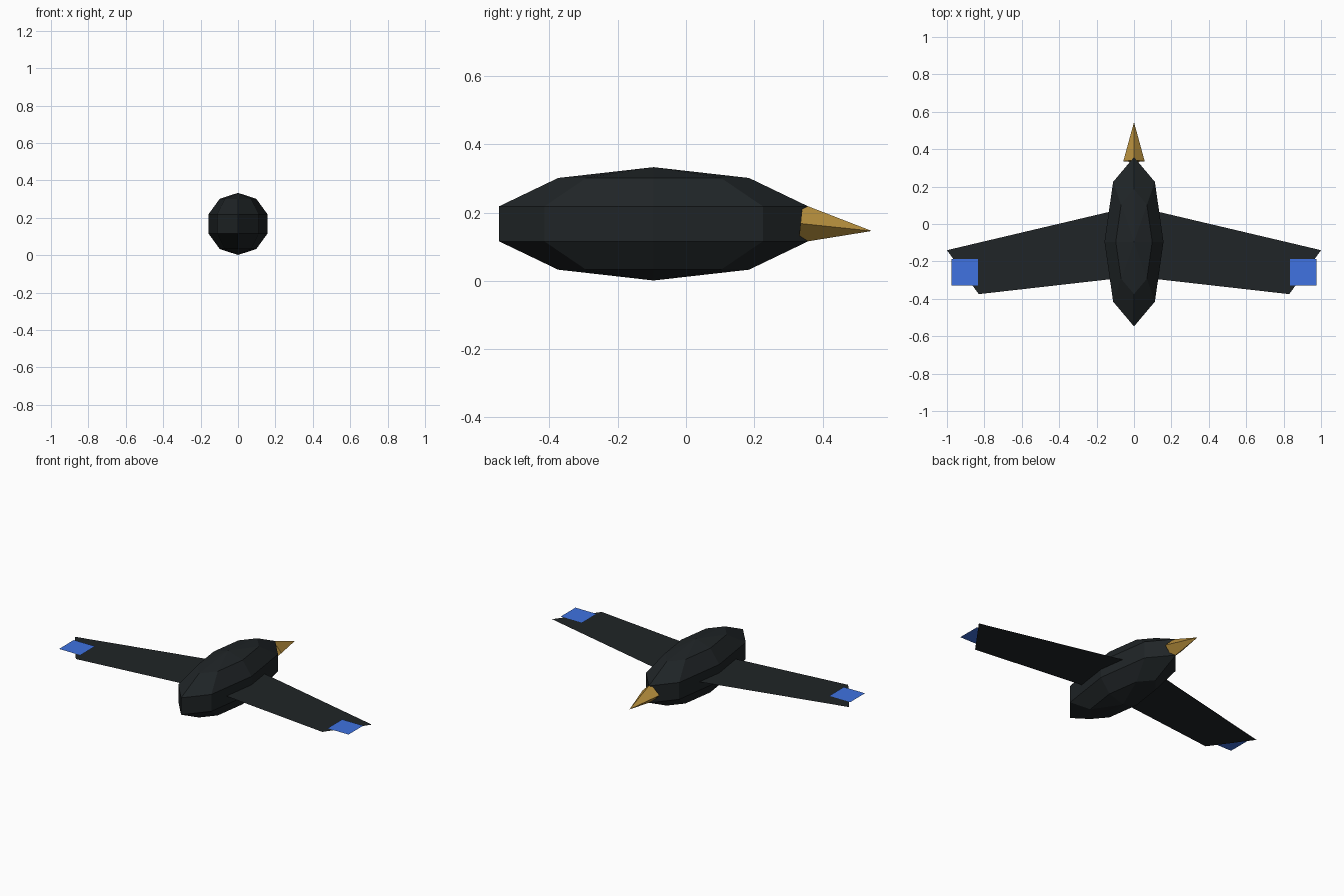
import bpy
from math import radians

if "Cube" in bpy.data.objects:
    bpy.data.objects.remove(bpy.data.objects["Cube"])


def material(name, rgb):
    m = bpy.data.materials.new(name)
    m.diffuse_color = (*rgb, 1)
    m.use_nodes = True
    m.node_tree.nodes["Principled BSDF"].inputs["Base Color"].default_value = m.diffuse_color
    return m


black = material("black_feathers", (0.014, 0.018, 0.02))
gold = material("gold_beak", (0.5, 0.29, 0.05))
blue = material("blue_tip", (0.05, 0.17, 0.75))


def flat_panel(name, outline, z, mat):
    """Single flat polygon from an x/y outline, mirrored to the other side."""
    mesh = bpy.data.meshes.new(name)
    mesh.from_pydata([(x, y, z) for x, y in outline], [], [range(len(outline))])
    mesh.materials.append(mat)
    ob = bpy.data.objects.new(name, mesh)
    bpy.context.collection.objects.link(ob)
    ob.modifiers.new("mirror", "MIRROR").use_clip = True
    return ob


# Body: coarse stretched sphere
bpy.ops.mesh.primitive_uv_sphere_add(segments=8, ring_count=5, radius=1,
                                     location=(0, -0.095, 0.167))
body = bpy.context.object
body.name = "body"
body.scale = (0.166, 0.476, 0.166)
body.data.materials.append(black)

# Beak: four-sided cone pointing along +y, drooping slightly
bpy.ops.mesh.primitive_cone_add(vertices=4, radius1=0.057, radius2=0, depth=0.21,
                                location=(0, 0.44, 0.157),
                                rotation=(radians(-96), 0, 0))
beak = bpy.context.object
beak.name = "beak"
beak.data.materials.append(gold)

# Wings: paper-thin swept panels rooted inside the body
flat_panel("wings", [(0.08, -0.29), (0.83, -0.375), (1.0, -0.14), (0.08, 0.077)],
           0.167, black)

# Blue squares lying on the wing tips
flat_panel("wing_tip_patches", [(0.833, -0.329), (0.975, -0.329),
                                (0.975, -0.187), (0.833, -0.187)], 0.172, blue)
